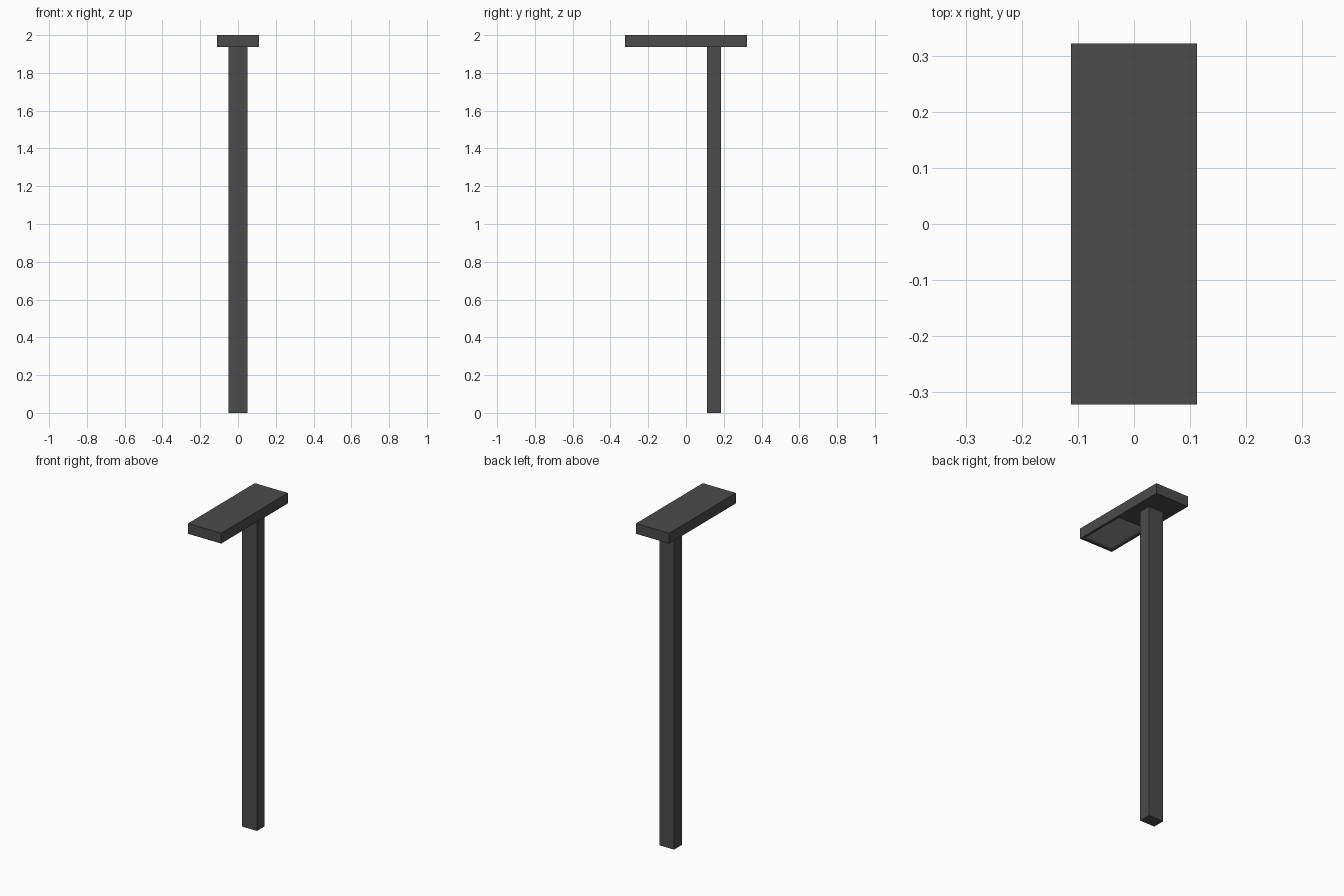
import bpy, bmesh

if "Cube" in bpy.data.objects:
    bpy.data.objects.remove(bpy.data.objects["Cube"])


def material(name, rgb):
    m = bpy.data.materials.new(name)
    m.diffuse_color = (*rgb, 1)
    m.use_nodes = True
    m.node_tree.nodes["Principled BSDF"].inputs["Base Color"].default_value = m.diffuse_color
    return m


def box(name, lo, hi, mat):
    bm = bmesh.new()
    bmesh.ops.create_cube(bm, size=1)
    for v in bm.verts:
        v.co = [(a + b) / 2 + c * (b - a) for a, b, c in zip(lo, hi, v.co)]
    me = bpy.data.meshes.new(name)
    bm.to_mesh(me)
    bm.free()
    me.materials.append(mat)
    ob = bpy.data.objects.new(name, me)
    bpy.context.collection.objects.link(ob)
    return ob


dark = material("dark_metal", (0.07, 0.07, 0.07))
glass = material("lamp_lens", (0.3, 0.3, 0.3))

# Square post
box("post", (-0.05, 0.112, 0), (0.05, 0.186, 1.937), dark)

# Lamp head with a shallow recess under the front half
head = box("lamp_head", (-0.112, -0.322, 1.937), (0.112, 0.322, 2.0), dark)
cutter = box("recess_cutter", (-0.097, -0.307, 1.9), (0.097, -0.01, 1.949), dark)
cutter.hide_render = True
cutter.hide_set(True)
cut = head.modifiers.new("recess", 'BOOLEAN')
cut.operation = 'DIFFERENCE'
cut.solver = 'EXACT'
cut.object = cutter

# Light panel inside the recess
box("light_panel", (-0.097, -0.307, 1.945), (0.097, -0.01, 1.951), glass)
